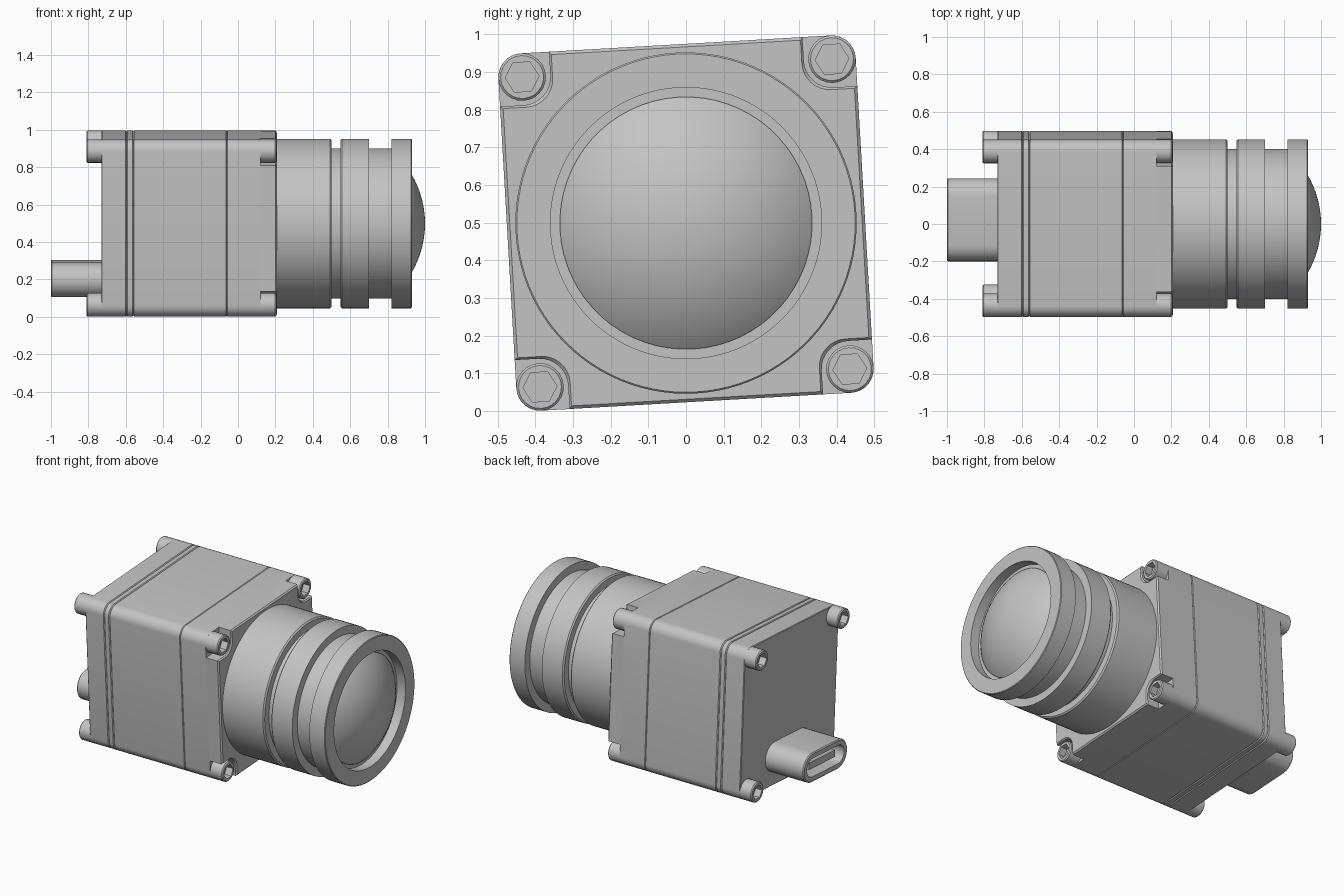
import bpy, bmesh
from math import radians, sin, cos, pi, sqrt

cube = bpy.data.objects.get("Cube")
if cube:
    bpy.data.objects.remove(cube, do_unlink=True)

grey = bpy.data.materials.new("light grey")
grey.use_nodes = True
grey.diffuse_color = (0.55, 0.55, 0.55, 1)
grey.node_tree.nodes["Principled BSDF"].inputs["Base Color"].default_value = grey.diffuse_color

HALF, PITCH, HEAD = 0.475, 0.412, 0.063   # body half width, screw offset, screw radius


def loft(name, loops):
    """Join outlines (x, [(y, z), ...]) of equal length along x and cap both ends."""
    bm = bmesh.new()
    rings = [[bm.verts.new((x, y, z)) for y, z in pts] for x, pts in loops]
    n = len(rings[0])
    for a, b in zip(rings, rings[1:]):
        for i in range(n):
            j = (i + 1) % n
            bm.faces.new((a[i], a[j], b[j], b[i]))
    bm.faces.new(rings[0])
    bm.faces.new(rings[-1])
    bmesh.ops.recalc_face_normals(bm, faces=bm.faces)
    mesh = bpy.data.meshes.new(name)
    bm.to_mesh(mesh)
    bm.free()
    mesh.materials.append(grey)
    obj = bpy.data.objects.new(name, mesh)
    bpy.context.collection.objects.link(obj)
    # The whole camera is rolled slightly about its optical axis
    obj.location.z = 0.499
    obj.rotation_euler.x = radians(3.3)
    bpy.ops.object.select_all(action='DESELECT')
    obj.select_set(True)
    bpy.context.view_layer.objects.active = obj
    bpy.ops.object.shade_smooth_by_angle(angle=radians(35))
    return obj


def arc(cy, cz, r, start, end, steps):
    return [(cy + r * cos(radians(start + (end - start) * i / steps)),
             cz + r * sin(radians(start + (end - start) * i / steps))) for i in range(steps + 1)]


def circle(r, n=96, cy=0, cz=0):
    return arc(cy, cz, r, 0, 360, n)[:-1]


def four_corners(corner):
    """Repeat the outline of one corner around the square."""
    pts = []
    for k in range(4):
        c, s = (1, 0, -1, 0)[k], (0, 1, 0, -1)[k]
        pts += [(y * c - z * s, y * s + z * c) for y, z in corner]
    return pts


def stadium(h, r, cy, cz):
    return arc(cy + h, cz, r, -90, 90, 12) + arc(cy - h, cz, r, 90, 270, 12)


def prism(name, pts, x0, x1, c0=0.0, c1=0.0):
    """Extrusion with optional small chamfers at its two ends."""
    def inset(c):
        return [(y * (1 - c / HALF), z * (1 - c / HALF)) for y, z in pts]
    loops = [(x0, inset(c0))] if c0 else []
    loops += [(x0 + c0, pts), (x1 - c1, pts)]
    loops += [(x1, inset(c1))] if c1 else []
    return loft(name, loops)


# Housing: rounded square sections separated by fine seams
rounded = four_corners(arc(PITCH, PITCH, HEAD, 0, 90, 8))
prism("back_plate", rounded, -0.73, -0.597, 0.004, 0.005)
prism("gasket_band", rounded, -0.597, -0.56, 0.005, 0.005)
prism("main_housing", rounded, -0.56, -0.06, 0.005, 0.004)
prism("front_housing", rounded, -0.06, 0.12, 0.004, 0)

# Front plate with a screw pocket cut out of each corner
gap = 0.075
pocket = [(HALF, PITCH - gap)] + arc(PITCH, PITCH, gap, 270, 180, 8) + [(PITCH - gap, HALF)]
prism("front_plate", four_corners(pocket), 0.12, 0.208, 0, 0.008)


# Socket head screws at the front and back corners
def hexagon(r, cy, cz):
    corners = circle(r, 6, cy, cz)
    return [(a[0] + (b[0] - a[0]) * t / 4, a[1] + (b[1] - a[1]) * t / 4)
            for a, b in zip(corners, corners[1:] + corners[:1]) for t in range(4)]


def screw(name, cy, cz, base, top):
    d = 1 if top > base else -1
    loft(name, [(base, circle(HEAD, 24, cy, cz)),
                (top - d * 0.006, circle(HEAD, 24, cy, cz)),
                (top, circle(HEAD - 0.006, 24, cy, cz)),
                (top, hexagon(0.045, cy, cz)),
                (top - d * 0.045, hexagon(0.045, cy, cz))])


for side, sy in (("left", 1), ("right", -1)):
    for level, sz in (("upper", 1), ("lower", -1)):
        # Named by the position across the body
        tag = f"{level}_{'back' if sy > 0 else 'front'}"
        screw(f"lens_end_screw_{tag}", sy * PITCH, sz * PITCH, 0.115, 0.205)
        screw(f"plug_end_screw_{tag}", sy * PITCH, sz * PITCH, -0.725, -0.81)

# Lens barrel: stepped rings, grooves and a recessed front bore
R, G, c = 0.453, 0.402, 0.008
barrel = [(0.2, R), (0.5 - c, R), (0.5, R - c), (0.5, G), (0.548, G),
          (0.548, R - c), (0.548 + c, R), (0.7, R), (0.7, G), (0.82, G),
          (0.82, R), (0.926, R), (0.93, R - 0.004), (0.93, 0.36), (0.87, 0.36)]
loft("lens_barrel", [(x, circle(r)) for x, r in barrel])

# Domed front glass
radius, rim = 0.518, 0.335
dome = [(0.865, rim)]
for i in range(13):
    r = max(rim * cos(pi / 2 * i / 12), 0.004)
    dome.append((1 - radius + sqrt(radius ** 2 - r ** 2), r))
loft("front_glass", [(x, circle(r, 64)) for x, r in dome])

# Plug socket on the back, with hollow end and contact tongue
cy, cz = 0.005, -0.295
loft("plug_shell", [(-0.72, stadium(0.13, 0.0925, cy, cz)),
                    (-0.994, stadium(0.13, 0.0925, cy, cz)),
                    (-1.0, stadium(0.13, 0.0865, cy, cz)),
                    (-1.0, stadium(0.13, 0.058, cy, cz)),
                    (-0.82, stadium(0.13, 0.058, cy, cz))])
w, t = 0.13, 0.022
prism("plug_tongue", [(cy - w, cz - t), (cy + w, cz - t), (cy + w, cz + t), (cy - w, cz + t)],
      -0.975, -0.81)
